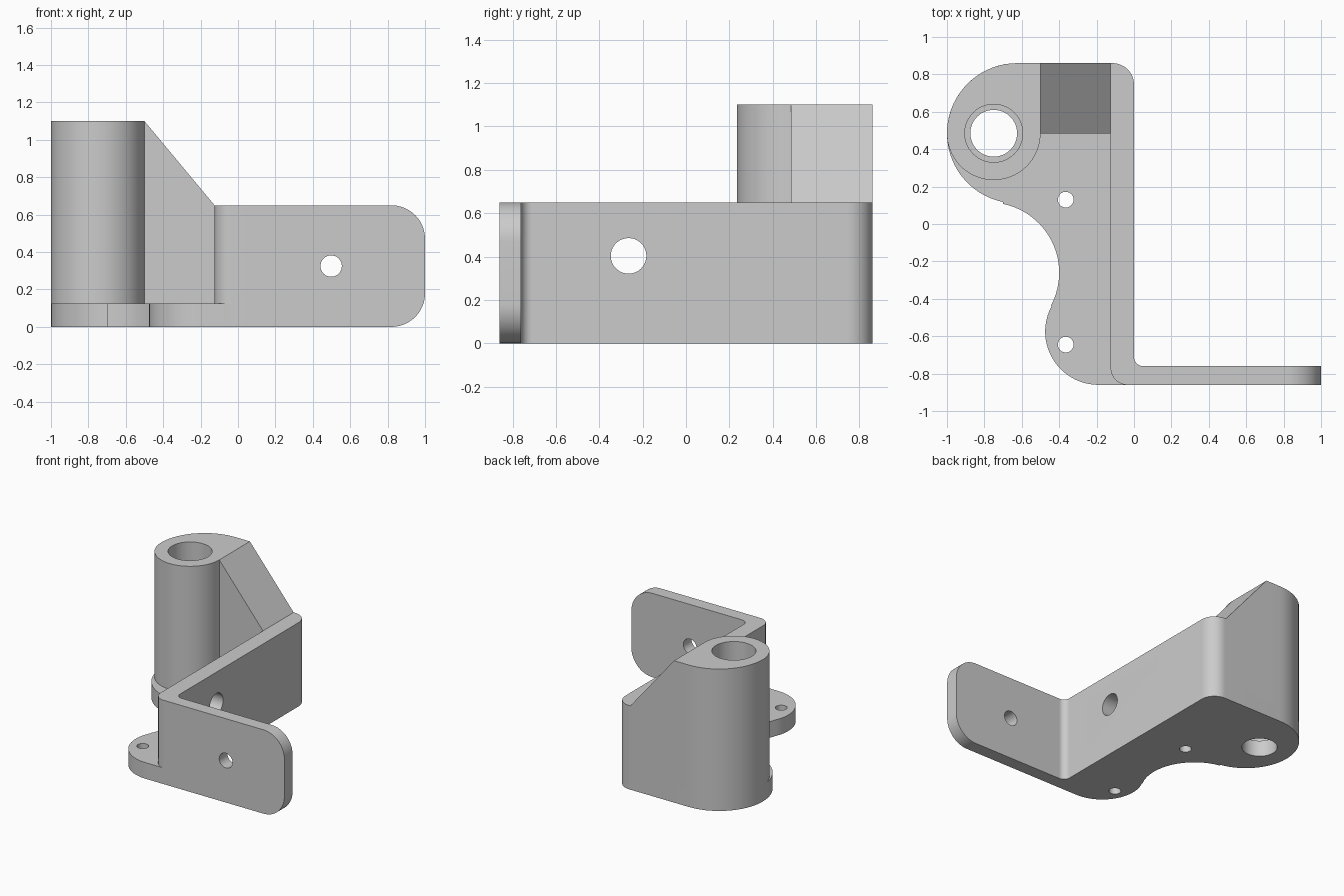
import bpy
import bmesh
from math import cos, sin, radians
from mathutils import Matrix, Vector

cube = bpy.data.objects.get("Cube")
if cube:
    bpy.data.objects.remove(cube, do_unlink=True)

GREY = (0.6, 0.6, 0.6, 1)
mat = bpy.data.materials.new("plain grey")
mat.use_nodes = True
mat.diffuse_color = GREY
mat.node_tree.nodes["Principled BSDF"].inputs["Base Color"].default_value = GREY

BACK, FRONT = 0.86, -0.86
PLATE, WALL, TOP = 0.125, 0.65, 1.1
BOSS_Y = 0.485


def arc(cx, cy, r, a0, a1):
    """Points on an arc, angles in degrees."""
    n = max(6, int(abs(a1 - a0) / 5))
    steps = [radians(a0 + (a1 - a0) * i / n) for i in range(n + 1)]
    return [(cx + r * cos(a), cy + r * sin(a)) for a in steps]


def extrude(name, outline, lo, hi, axis="z"):
    """Prism from a flat outline, along z from (x, y) or along y from (x, z)."""
    bm = bmesh.new()
    place = (lambda u, v: (u, v, lo)) if axis == "z" else (lambda u, v: (u, lo, v))
    face = bm.faces.new([bm.verts.new(place(u, v)) for u, v in outline])
    grown = bmesh.ops.extrude_face_region(bm, geom=[face])["geom"]
    shift = Vector((0, 0, hi - lo) if axis == "z" else (0, hi - lo, 0))
    bmesh.ops.translate(bm, vec=shift,
                        verts=[g for g in grown if isinstance(g, bmesh.types.BMVert)])
    bmesh.ops.remove_doubles(bm, verts=bm.verts, dist=0.0005)
    bmesh.ops.recalc_face_normals(bm, faces=bm.faces)
    mesh = bpy.data.meshes.new(name)
    bm.to_mesh(mesh)
    bm.free()
    mesh.materials.append(mat)
    ob = bpy.data.objects.new(name, mesh)
    bpy.context.collection.objects.link(ob)
    return ob


def drill(ob, centre, r, axis="z"):
    """Cut a round through hole along an axis."""
    turn = {"x": Matrix.Rotation(radians(90), 4, "Y"),
            "y": Matrix.Rotation(radians(90), 4, "X"),
            "z": Matrix.Identity(4)}[axis]
    bm = bmesh.new()
    bmesh.ops.create_cone(bm, cap_ends=True, segments=64, radius1=r, radius2=r,
                          depth=3, matrix=Matrix.Translation(centre) @ turn)
    mesh = bpy.data.meshes.new("drill")
    bm.to_mesh(mesh)
    bm.free()
    mesh.materials.append(mat)
    cutter = bpy.data.objects.new("drill", mesh)
    cutter.hide_render = True
    bpy.context.collection.objects.link(cutter)
    mod = ob.modifiers.new("hole", "BOOLEAN")
    mod.operation, mod.solver, mod.object = "DIFFERENCE", "EXACT", cutter
    bpy.context.view_layer.objects.active = ob
    bpy.ops.object.modifier_apply(modifier=mod.name)
    bpy.data.objects.remove(cutter, do_unlink=True)


# Base plate with a scooped side, ending at the upright wall
base = extrude("base_plate",
               arc(-0.625, BOSS_Y, 0.375, 90, 258.6)
               + arc(-0.775, -0.26, 0.375, 78.6, -28.3)
               + arc(-0.19, -0.575, 0.285, 151.7, 270)
               + arc(-0.035, -0.77, 0.09, 270, 180)
               + [(-0.125, BACK)], 0, PLATE)
drill(base, (-0.75, BOSS_Y, 0), 0.125)
for y in (0.13, -0.645):
    drill(base, (-0.365, y, 0), 0.042)

# Upright wall, bent at the front and rounded at the back
wall = extrude("side_wall",
               arc(-0.035, -0.77, 0.09, 180, 270)
               + [(0.05, FRONT)]
               + arc(0.05, -0.71, 0.05, 270, 180)
               + arc(-0.115, 0.745, 0.115, 0, 90)
               + [(-0.125, BACK)], 0, WALL)
drill(wall, (0, -0.265, 0.403), 0.082, "x")

# Front flange with two rounded corners
R = 0.18
flange = extrude("front_flange",
                 [(0.05, WALL), (0.05, 0)]
                 + arc(1 - R, R, R, -90, 0)
                 + arc(1 - R, WALL - R, R, 0, 90), FRONT, -0.76, "y")
drill(flange, (0.498, 0, WALL / 2), 0.057, "y")

# Tall boss with a bore wider than the hole in the plate
boss = extrude("boss",
               arc(-0.75, BOSS_Y, 0.25, 180, 360)
               + [(-0.5, BACK)]
               + arc(-0.625, BOSS_Y, 0.375, 90, 180), PLATE, TOP)
drill(boss, (-0.75, BOSS_Y, 0.6), 0.155)

# Sloped gusset between boss and wall
gusset = extrude("gusset",
                 [(-0.5, PLATE), (-0.125, PLATE), (-0.125, WALL), (-0.5, TOP)],
                 BOSS_Y, BACK, "y")

# Smooth curved sides, keep crisp edges
bpy.ops.object.select_all(action="DESELECT")
for part in (base, wall, flange, boss, gusset):
    part.select_set(True)
bpy.context.view_layer.objects.active = base
bpy.ops.object.shade_smooth_by_angle(angle=radians(30))
